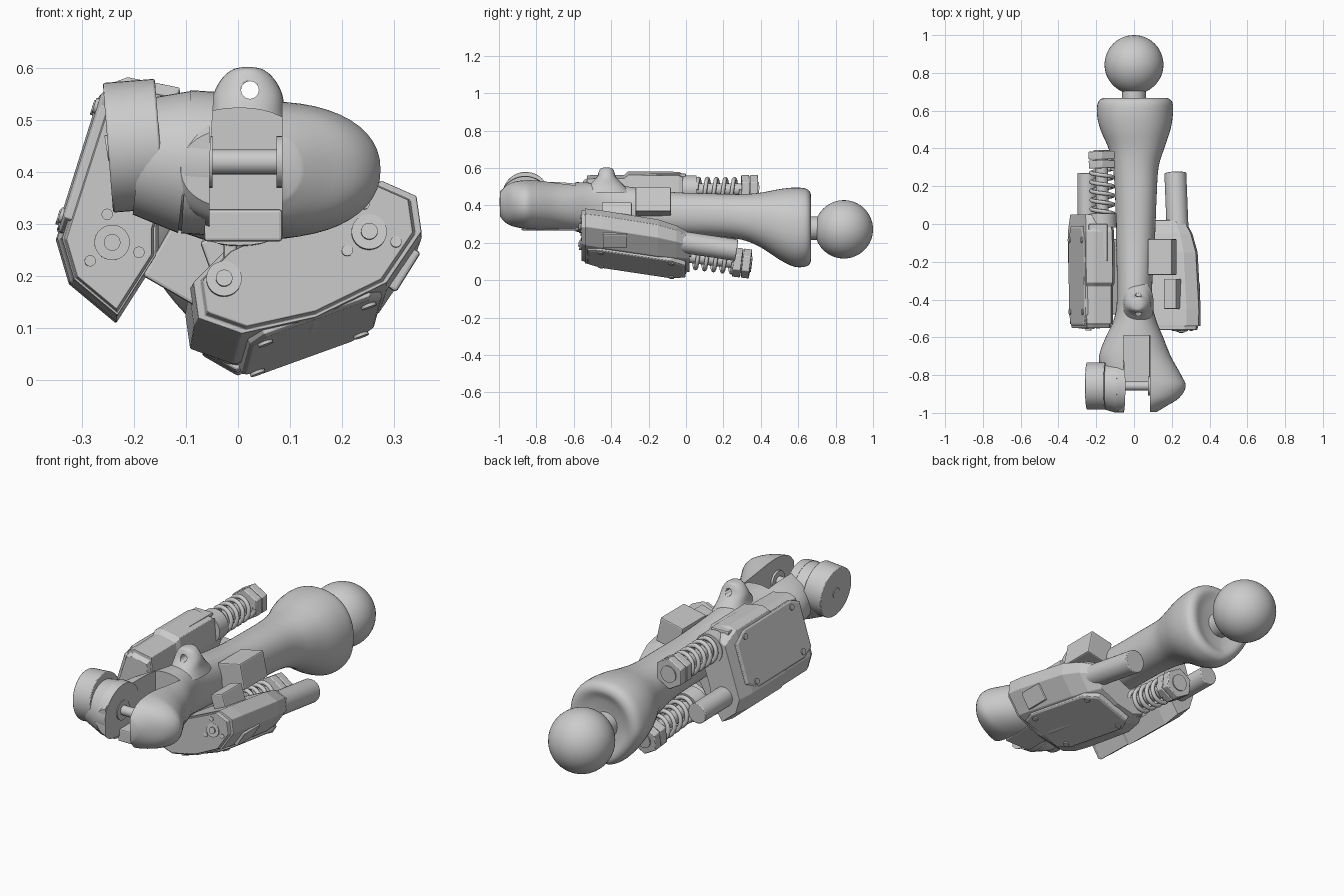
import bpy, bmesh, math
from mathutils import Vector, Matrix

if "Cube" in bpy.data.objects:
    bpy.data.objects.remove(bpy.data.objects["Cube"])

def finish(name, bm, smooth=35, bevel=0):
    bmesh.ops.recalc_face_normals(bm, faces=bm.faces)
    me = bpy.data.meshes.new(name)
    bm.to_mesh(me)
    bm.free()
    ob = bpy.data.objects.new(name, me)
    bpy.context.collection.objects.link(ob)
    bpy.ops.object.select_all(action='DESELECT')
    ob.select_set(True)
    bpy.context.view_layer.objects.active = ob
    if bevel:
        b = ob.modifiers.new("bevel", 'BEVEL')
        b.width, b.segments, b.limit_method = bevel, 2, 'ANGLE'
    if smooth:
        bpy.ops.object.shade_smooth_by_angle(angle=math.radians(smooth))
    return ob

def skin(name, rings, smooth=35, bevel=0):
    bm = bmesh.new()
    vs = [[bm.verts.new(p) for p in r] for r in rings]
    n = len(rings[0])
    for a, b in zip(vs, vs[1:]):
        for i in range(n):
            bm.faces.new((a[i], a[(i + 1) % n], b[(i + 1) % n], b[i]))
    bm.faces.new(vs[0])
    bm.faces.new(vs[-1])
    return finish(name, bm, smooth, bevel)

def cyl(name, p0, p1, r, n=32, r2=None, bevel=0):
    p0, p1 = Vector(p0), Vector(p1)
    d = p1 - p0
    m = Matrix.Translation((p0 + p1) / 2) @ d.to_track_quat('Z', 'Y').to_matrix().to_4x4()
    bm = bmesh.new()
    bmesh.ops.create_cone(bm, cap_ends=True, segments=n, radius1=r, radius2=r if r2 is None else r2,
                          depth=d.length, matrix=m)
    return finish(name, bm, 35, bevel)

def box(name, c, s, tilt=0, bevel=0.006):
    m = Matrix.Translation(c) @ Matrix.Rotation(math.radians(tilt), 4, 'Y') @ Matrix.Diagonal((*s, 1))
    bm = bmesh.new()
    bmesh.ops.create_cube(bm, size=1, matrix=m)
    return finish(name, bm, 0, bevel)

def cut(ob, cutter):
    cutter.hide_render = True
    cutter.hide_set(True)
    m = ob.modifiers.new("cut", 'BOOLEAN')
    m.object, m.operation, m.solver = cutter, 'DIFFERENCE', 'EXACT'

def spline(rows, k=4):
    out = []
    for i in range(len(rows) - 1):
        a, b, c, d = (rows[max(0, min(len(rows) - 1, i + j))] for j in (-1, 0, 1, 2))
        for s in range(k):
            t = s / k
            out.append([0.5 * (2 * q + (r - p) * t + (2 * p - 5 * q + 4 * r - u) * t * t
                        + (3 * q - p - 3 * r + u) * t ** 3) for p, q, r, u in zip(a, b, c, d)])
    return out + [list(rows[-1])]

def oval(lo0, hi0, lo1, hi1, n=48, e=2.2, trim=0):
    pts = []
    for i in range(n):
        a = 2 * math.pi * i / n
        c, s = math.cos(a), math.sin(a)
        x = math.copysign(abs(c) ** (2 / e), c)
        if c < 0 and s < 0:          # slimmer lower left quarter
            x *= 1 - trim * abs(s)
        pts.append(((lo0 + hi0) / 2 + (hi0 - lo0) / 2 * x,
                    (lo1 + hi1) / 2 + (hi1 - lo1) / 2 * math.copysign(abs(s) ** (2 / e), s)))
    return pts

# Bone body: y, x min, x max, z min, z max
bone_rows = [(.645, -.06, .06, .21, .35), (.654, -.10, .115, .15, .41), (.668, -.155, .17, .105, .455),
             (.645, -.19, .203, .075, .488), (.58, -.196, .206, .072, .495), (.5, -.178, .193, .11, .487),
             (.4, -.135, .16, .175, .468), (.3, -.112, .13, .216, .46), (.15, -.10, .12, .235, .463),
             (-.1, -.095, .11, .24, .473), (-.38, -.09, .095, .25, .51), (-.5, -.105, .115, .255, .52),
             (-.6, -.15, .155, .26, .525), (-.7, -.185, .195, .265, .53), (-.8, -.17, .25, .27, .535),
             (-.86, -.15, .274, .275, .535), (-.92, -.14, .24, .285, .527), (-.965, -.13, .17, .30, .51),
             (-.995, -.11, .12, .33, .485)]
bone = skin("leg_bone", [[(x, y, z) for x, z in oval(a, b, c, d, trim=.4 * max(0, min(1, (y - .3) / .25)))]
                         for y, a, b, c, d in spline(bone_rows)], 40)

# Fork slot with its floor and pin, and the round hub on the left
cut(bone, box("slot_cutter", (.015, -.84, .4), (.14, .5, .6), 0, 0))
box("fork_floor", (.01, -.725, .298), (.15, .31, .062))
cyl("hub_core", (-.10, -.86, .42), (-.055, -.86, .417), .138, 48)
cyl("hub_taper", (-.19, -.86, .43), (-.10, -.86, .42), .112, 48, .138)
cyl("hub_disc", (-.250, -.857, .447), (-.15, -.857, .455), .125, 48, bevel=.004)
cyl("hub_cap", (-.253, -.857, .446), (-.24, -.857, .448), .025, 24)
cyl("fork_pin", (-.07, -.857, .42), (.10, -.857, .42), .024, 24)
for x in (-.055, .08):
    cyl("pin_collar", (x - .006, -.857, .42), (x + .006, -.857, .42), .05, 24)

# Lug with a through hole
lug_rows = [(.47, .085, .13), (.51, .072, .09), (.55, .066, .054), (.58, .050, .041), (.597, .030, .032), (.602, .01, .015)]
lug = skin("lug", [[(x, y, z) for x, y in oval(.019 - a, .019 + a, -.425 - b, -.425 + b, 32, 2.2)]
                   for z, a, b in spline(lug_rows)], 50)
cut(lug, cyl("lug_hole_cutter", (.023, -.6, .558), (.023, -.25, .558), .017, 24))

# Ball joint
cyl("ball_neck", (0, .6, .28), (0, .76, .275), .063, 32)
bm = bmesh.new()
bmesh.ops.create_uvsphere(bm, u_segments=48, v_segments=32, radius=.156,
                          matrix=Matrix.Translation((0, .844, .272)))
finish("ball", bm, 60)

def drive(side, poly, center, stations, slope, motor, motor_r, spring, spring_slope, span, face, plate_y):
    """Gear housing with cover plate, bolts, bearings, motor and spring strut."""
    y0 = stations[0][0]
    def at(p, y, s=slope):
        return Vector((p[0] + s[0] * (y - y0), y, p[1] + s[1] * (y - y0)))
    c = Vector(center)
    skin(side + "_housing", [[at(c + (Vector(p) - c) * s, y) for p in poly] for y, s in stations], 0, .01)
    # Outer cover plate and bolts
    a, b = (at(p, sum(plate_y) / 2) for p in face)
    v = at((0, 0), 1) - at((0, 0), 0)
    v.normalize()
    u = (b - a).normalized()
    n = u.cross(v).normalized()
    mid = (a + b) / 2
    if n.dot(mid - at(c, mid.y)) < 0:
        n = -n
    hu, hv = (b - a).length / 2, (plate_y[1] - plate_y[0]) / 2
    outline = [(-1, -.75), (-.8, -1), (.8, -1), (1, -.75), (1, .7), (.7, 1), (-.7, 1), (-1, .7)]
    skin(side + "_cover", [[mid + u * p * hu * k + v * q * hv * k + n * h for p, q in outline]
                           for h, k in ((-.02, 1), (.004, 1), (.009, .95))], 0, .002)
    for p in (-.78, .78):
        for q in (-.72, .72):
            w = mid + u * p * hu + v * q * hv
            cyl(side + "_cover_bolt", w, w + n * .015, .015, 16)
    # Front bearings
    for axis in (motor, spring)[:1 if side == "left" else 2]:
        cyl(side + "_bearing", at(axis, y0 - .006), at(axis, y0 + .05), .034, 32)
        cyl(side + "_bearing_pin", at(axis, y0 - .014), at(axis, y0), .016, 20)
    for k in range(3):
        t = math.radians(100 + 120 * k)
        p = (motor[0] + .055 * math.cos(t), motor[1] + .055 * math.sin(t))
        cyl(side + "_front_bolt", at(p, y0 - .004), at(p, y0 + .03), .011, 12)
    # Motor
    cyl(side + "_motor", at(motor, -.15), at(motor, .27), motor_r, 32, bevel=.004)
    # Spring strut with double hexagon nut
    ys, yn = span
    ss = spring_slope
    cyl(side + "_spring_seat", at(spring, ys - .06, ss), at(spring, ys + .015, ss), .075, 32)
    cyl(side + "_strut_rod", at(spring, ys, ss), at(spring, yn, ss), .033, 24)
    for k in (0, 1):
        cyl(side + "_nut", at(spring, yn - .043 - .047 * k, ss), at(spring, yn - .047 * k, ss), .079, 6, bevel=.004)
    cyl(side + "_nut_cap", at(spring, yn, ss), at(spring, yn + .006, ss), .042, 24)
    cu = bpy.data.curves.new(side + "_spring", 'CURVE')
    cu.dimensions, cu.bevel_depth, cu.bevel_resolution = '3D', .011, 2
    N, turns = 120, 5
    sp = cu.splines.new('POLY')
    sp.points.add(N)
    for i in range(N + 1):
        t = 2 * math.pi * turns * i / N
        q = at((spring[0] + .058 * math.cos(t), spring[1] + .058 * math.sin(t)),
               ys + .015 + (yn - .09 - ys - .015) * i / N, ss)
        sp.points[i].co = (*q, 1)
    bpy.context.collection.objects.link(bpy.data.objects.new(side + "_spring", cu))

drive("left",
      [(-.25, .57), (-.21, .585), (-.11, .565), (-.10, .45), (-.15, .3), (-.15, .24), (-.23, .115), (-.32, .19), (-.345, .275)],
      (-.25, .25), [(-.55, .84), (-.53, .88), (-.53, .93), (-.33, .94), (-.31, 1), (-.04, 1), (.05, .86)],
      (-.01, -.01), (-.242, .265), .05, (-.158, .488), (-.015, -.005), (.04, .385),
      [(-.252, .555), (-.337, .285)], (-.54, -.01))
drive("right",
      [(-.03, .25), (-.09, .19), (-.08, .12), (.005, .09), (.15, .122), (.29, .19), (.358, .29), (.348, .36), (.28, .39)],
      (.14, .23), [(-.56, .9), (-.54, .92), (-.54, .98), (-.45, 1), (-.15, .98), (-.05, .87), (.02, .70)],
      (-.04, -.15), (.252, .285), .058, (-.027, .195), (.03, -.12), (0, .345),
      [(.025, .088), (.28, .18)], (-.53, 0))

# Small blocks and brackets around the housings
box("top_block", (.15, -.175, .42), (.13, .19, .13), -12)
box("rear_connector", (.205, -.37, .36), (.07, .16, .1), -18)
box("middle_bracket", (-.095, -.28, .225), (.13, .4, .13), 30)
box("lower_bracket", (.0, -.3, .24), (.12, .4, .1), -20)
box("bracket_post", (-.015, -.52, .25), (.025, .06, .08))
box("side_bracket", (.315, -.38, .215), (.03, .13, .09), 32)
box("left_clamp", (-.19, -.1, .53), (.1, .2, .08), 0)
